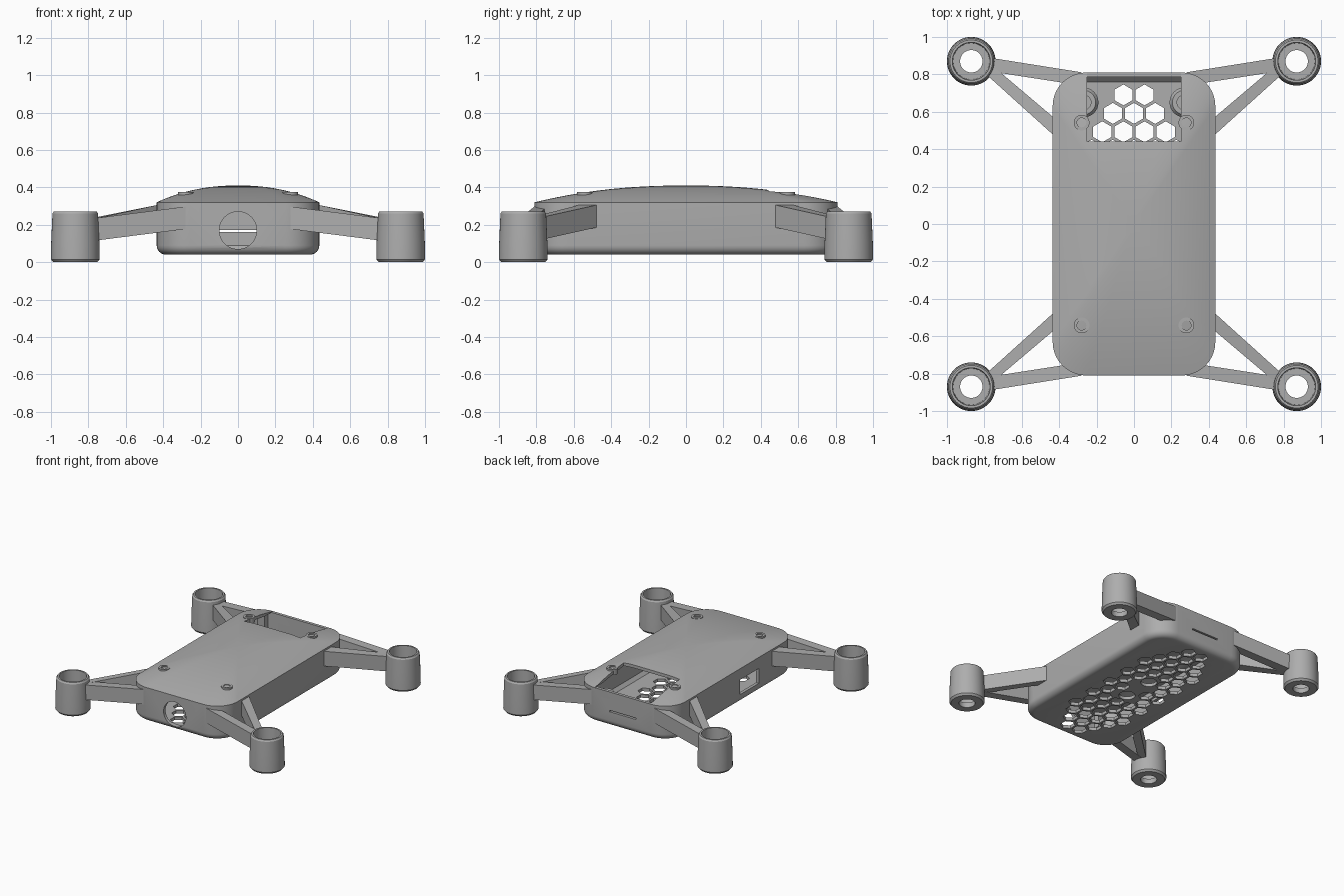
import bpy, bmesh, math
from mathutils import Matrix

cube = bpy.data.objects.get("Cube")
if cube:
    bpy.data.objects.remove(cube, do_unlink=True)

grey = bpy.data.materials.new("plain_grey")
grey.use_nodes = True
COLOUR = (0.42, 0.42, 0.42, 1)
grey.diffuse_color = COLOUR
grey.node_tree.nodes["Principled BSDF"].inputs["Base Color"].default_value = COLOUR

HX, HY, CORNER = 0.435, 0.81, 0.18     # body half width, half length, corner radius
RIM = 0.32                             # seam between shell and lid


def make(name, bm):
    bmesh.ops.recalc_face_normals(bm, faces=bm.faces)
    mesh = bpy.data.meshes.new(name)
    bm.to_mesh(mesh)
    bm.free()
    mesh.materials.append(grey)
    obj = bpy.data.objects.new(name, mesh)
    bpy.context.collection.objects.link(obj)
    return obj


def finish(obj):
    """Apply the modifiers, then smooth with sharp creases."""
    bpy.context.view_layer.update()
    deps = bpy.context.evaluated_depsgraph_get()
    mesh = bpy.data.meshes.new_from_object(obj.evaluated_get(deps))
    obj.modifiers.clear()
    obj.data = mesh
    bpy.ops.object.select_all(action="DESELECT")
    obj.select_set(True)
    bpy.context.view_layer.objects.active = obj
    bpy.ops.object.shade_smooth_by_angle(angle=math.radians(30))


def cut(obj, cutter):
    mod = obj.modifiers.new("cut", "BOOLEAN")
    mod.operation, mod.solver, mod.object = "DIFFERENCE", "EXACT", cutter
    cutter.hide_render = True
    finish(obj)
    bpy.data.objects.remove(cutter, do_unlink=True)


def mirror(obj, x=True, y=True):
    mod = obj.modifiers.new("mirror", "MIRROR")
    mod.use_axis = (x, y, False)
    finish(obj)


def rounded_ring(bm, hx, hy, r, z, steps=10):
    verts = []
    for k, (sx, sy) in enumerate([(1, 1), (-1, 1), (-1, -1), (1, -1)]):
        for i in range(steps + 1):
            a = (k + i / steps) * math.pi / 2
            verts.append(bm.verts.new((sx * (hx - r) + r * math.cos(a),
                                       sy * (hy - r) + r * math.sin(a), z)))
    return verts


def loft(name, rings):
    bm = bmesh.new()
    loops = [rounded_ring(bm, *ring) for ring in rings]
    for a, b in zip(loops, loops[1:]):
        for i in range(len(a)):
            j = (i + 1) % len(a)
            bm.faces.new((a[i], a[j], b[j], b[i]))
    bm.faces.new(loops[0])
    bm.faces.new(loops[-1])
    return make(name, bm)


def lathe(name, profile, x, y, segments=48):
    """Spin a closed (radius, height) outline about a vertical axis."""
    bm = bmesh.new()
    rings = [[bm.verts.new((x + r * math.cos(t), y + r * math.sin(t), z)) for r, z in profile]
             for t in (2 * math.pi * i / segments for i in range(segments))]
    n = len(profile)
    for i in range(segments):
        a, b = rings[i], rings[(i + 1) % segments]
        for k in range(n):
            m = (k + 1) % n
            bm.faces.new((a[k], a[m], b[m], b[k]))
    return make(name, bm)


def add_box(bm, x0, x1, y0, y1, z0, z1):
    centre = Matrix.Translation(((x0 + x1) / 2, (y0 + y1) / 2, (z0 + z1) / 2))
    bmesh.ops.create_cube(bm, size=1, matrix=centre @ Matrix.Diagonal((x1 - x0, y1 - y0, z1 - z0, 1)))


def add_prism(bm, sides, radius, depth, matrix):
    bmesh.ops.create_cone(bm, cap_ends=True, segments=sides, radius1=radius, radius2=radius,
                          depth=depth, matrix=matrix)


def inset(d, z):
    return HX - d, HY - d, CORNER - d, z


# Hollow lower shell with a rounded bottom edge
FILLET, WALL, BOTTOM = 0.05, 0.025, 0.04
arc = [i / 6 * math.pi / 2 for i in range(7)]
outer = [inset(FILLET * (1 - math.sin(a)), BOTTOM + FILLET * (1 - math.cos(a))) for a in arc]
inner = [inset(WALL, RIM), inset(WALL, 0.09), inset(WALL + 0.025, 0.065)]
shell = loft("body_shell", outer + [inset(0, RIM)] + inner)

# Openings: honeycomb floor, two round vents, front lens, side port, rear slit
bm = bmesh.new()
vents = [(0, -0.08), (0, 0.17)]
for row, count in enumerate([2, 3, 4, 5, 4, 5, 4, 5, 4, 5, 4, 5, 4, 3, 2]):
    y = 0.69 - row * 0.0985
    for i in range(count):
        x = (i - (count - 1) / 2) * 0.113
        if all(math.hypot(x - vx, y - vy) > 0.11 for vx, vy in vents):
            add_prism(bm, 6, 0.056, 0.1, Matrix.Translation((x, y, 0.05)))
for x, y in vents:
    add_prism(bm, 32, 0.06, 0.1, Matrix.Translation((x, y, 0.05)))
add_prism(bm, 48, 0.1, 0.1, Matrix.Translation((0, -HY, 0.17)) @ Matrix.Rotation(math.pi / 2, 4, "X"))
add_box(bm, -0.5, -0.38, -0.31, -0.07, 0.11, 0.23)
add_box(bm, -0.12, 0.12, 0.75, 0.85, 0.16, 0.172)
cut(shell, make("shell_cutter", bm))


# Domed lid with a notch over the rear bay
def dome(s):
    return RIM + 0.09 * (1 - s ** 2.2)


def scaled(s, z):
    return HX * s, HY * s, CORNER * s, z


steps = [0.03] + [i / 14 for i in range(1, 15)]
top = [scaled(s, dome(s)) for s in steps]
under = [scaled(s * 0.94, max(dome(s * 0.94) - 0.025, RIM)) for s in reversed(steps)]
lid = loft("lid", top + under)
bm = bmesh.new()
add_box(bm, -0.25, 0.25, 0.44, 0.9, 0.2, 0.5)
cut(lid, make("lid_cutter", bm))

# Screw bosses on the lid
boss = [(0.001, 0.33), (0.042, 0.33), (0.042, 0.374), (0.025, 0.374), (0.025, 0.362), (0.001, 0.362)]
mirror(lathe("screw_bosses", boss, 0.28, 0.542, 32))

# Ring posts standing in the rear bay
post = [(0.04, 0.06), (0.08, 0.06), (0.08, 0.2), (0.065, 0.22), (0.04, 0.22)]
mirror(lathe("bay_posts", post, 0.27, 0.65, 32), y=False)

# Motor cups at the four corners
cup = [(0.06, 0), (0.118, 0), (0.13, 0.015), (0.129, 0.1), (0.122, 0.26), (0.114, 0.272),
       (0.101, 0.272), (0.097, 0.04), (0.06, 0.04)]
mirror(lathe("motor_cups", cup, 0.87, 0.87))


# Sloping struts, two per corner
def strut(name, plan, z_body, z_cup, height=0.12):
    bm = bmesh.new()
    levels = [z_body, z_cup, z_cup, z_body]
    low = [bm.verts.new((x, y, z - height)) for (x, y), z in zip(plan, levels)]
    high = [bm.verts.new((x, y, z)) for (x, y), z in zip(plan, levels)]
    bm.faces.new(low)
    bm.faces.new(high)
    for i in range(4):
        j = (i + 1) % 4
        bm.faces.new((low[i], low[j], high[j], high[i]))
    mirror(make(name, bm))


strut("end_struts", [(0.28, 0.811), (0.765, 0.888), (0.765, 0.815), (0.28, 0.74)], 0.297, 0.235)
strut("side_struts", [(0.43, 0.475), (0.785, 0.795), (0.755, 0.845), (0.43, 0.57)], 0.306, 0.235)
